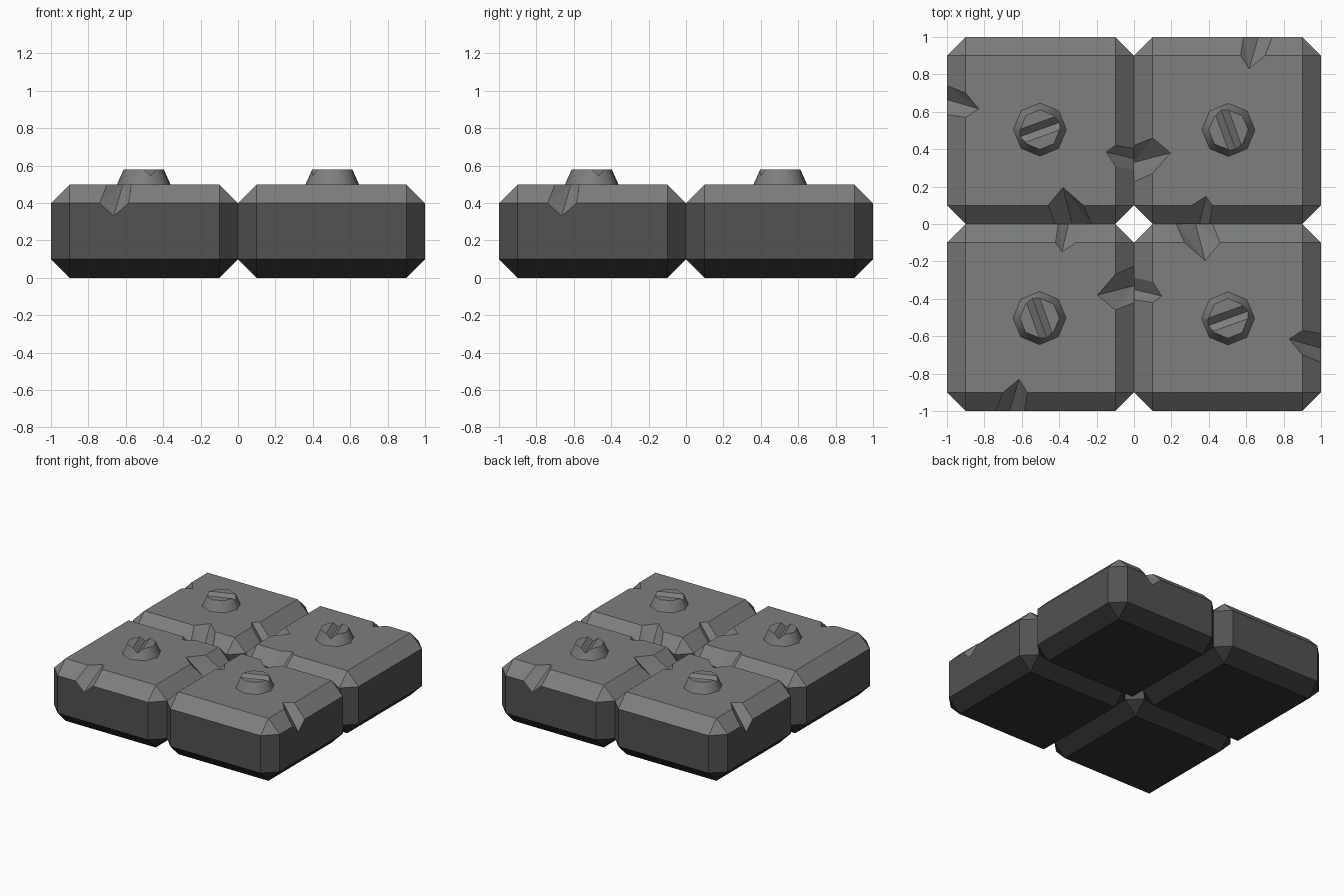
import bpy, bmesh, math
from mathutils import Vector, Matrix

if "Cube" in bpy.data.objects:
    bpy.data.objects.remove(bpy.data.objects["Cube"])


def material(name, colour):
    m = bpy.data.materials.new(name)
    m.diffuse_color = (*colour, 1)
    m.use_nodes = True
    m.node_tree.nodes["Principled BSDF"].inputs["Base Color"].default_value = m.diffuse_color
    return m


top_grey = material("light grey stone", (0.205, 0.212, 0.205))
side_grey = material("dark grey stone", (0.085, 0.085, 0.083))
base_grey = material("near black stone", (0.034, 0.034, 0.034))


def new_object(name, bm):
    bmesh.ops.recalc_face_normals(bm, faces=bm.faces)
    mesh = bpy.data.meshes.new(name)
    bm.to_mesh(mesh)
    bm.free()
    mesh.materials.append(top_grey)
    ob = bpy.data.objects.new(name, mesh)
    bpy.context.collection.objects.link(ob)
    return ob


def hull(name, points):
    bm = bmesh.new()
    for p in points:
        bm.verts.new(p)
    res = bmesh.ops.convex_hull(bm, input=bm.verts)
    junk = [g for g in res["geom_interior"] if isinstance(g, bmesh.types.BMVert)]
    bmesh.ops.delete(bm, geom=junk, context='VERTS')
    return new_object(name, bm)


def carve(ob, cutters):
    """Subtract the cutters and return the finished mesh."""
    for c in cutters:
        c.hide_render = True
        m = ob.modifiers.new("cut", 'BOOLEAN')
        m.operation, m.solver, m.object = 'DIFFERENCE', 'EXACT', c
    dg = bpy.context.evaluated_depsgraph_get()
    mesh = bpy.data.meshes.new_from_object(ob.evaluated_get(dg))
    for o in [ob] + cutters:
        bpy.data.objects.remove(o)
    return mesh


def chip(outward, edge, a0, a1, b0, b1, tip, low):
    """V-shaped chip in a top edge. a/b: left and right rim on the side face
    and on the top; tip = (along, inset); low = (along, z)."""
    out = Vector(outward)
    along = Vector((abs(out.y), abs(out.x), 0))

    def p(s, inset, z):
        return along * s + out * (edge - inset) + Vector((0, 0, z))
    pts = [p(a0, 0, .4), p(a1, .1, .5), p(b0, 0, .4), p(b1, .1, .5),
           p(tip[0], tip[1], .5), p(low[0], 0, low[1]),
           p((a0 + b0) / 2, -.2, .7)]
    return hull("chip_cutter", pts)


# Tile: chamfered block in the front-left quarter, coloured by face direction
bm = bmesh.new()
bmesh.ops.create_cube(bm, size=1, matrix=Matrix.Translation((-.5, -.5, .25)) @ Matrix.Diagonal((1, 1, .5, 1)))
bmesh.ops.bevel(bm, geom=bm.edges[:], offset=.1, segments=1, affect='EDGES')
tile = new_object("tile", bm)
tile.data.materials.append(side_grey)
tile.data.materials.append(base_grey)
for f in tile.data.polygons:
    f.material_index = 0 if f.normal.z > .1 else 2 if f.normal.z < -.1 else 1
chips = [
    chip((0, -1, 0), 1, -.74, -.70, -.585, -.57, (-.615, .17), (-.665, .33)),
    chip((1, 0, 0), 0, -.42, -.46, -.225, -.27, (-.38, .195), (-.33, .30)),
    chip((0, 1, 0), 0, -.405, -.42, -.285, -.31, (-.385, .148), (-.35, .35)),
]
tile_mesh = carve(tile, chips)

# Bolt head: eight-sided frustum with a V slot, smooth around its side
spot = Vector((-.505, -.503, 0))
bm = bmesh.new()
bmesh.ops.create_cone(bm, cap_ends=True, segments=8, radius1=.142, radius2=.106, depth=.08,
                      matrix=Matrix.Translation(spot + Vector((0, 0, .54))))
bolt = new_object("bolt", bm)
turn = Matrix.Rotation(math.radians(20), 4, 'Z')
slot = hull("slot_cutter", [spot + turn @ Vector((x, y, z)) for y in (-.3, .3)
                            for x, z in ((-.08, .62), (.08, .62), (0, .545))])
bolt_mesh = carve(bolt, [slot])
bolt_mesh.shade_smooth()
bolt_mesh.set_sharp_from_angle(angle=math.radians(46))
for f in bolt_mesh.polygons:      # cap and slot stay flat
    f.use_smooth = .2 < f.normal.z < .6

# Four copies, turned about the centre
for i in range(4):
    for name, mesh in (("tile", tile_mesh), ("bolt", bolt_mesh)):
        ob = bpy.data.objects.new(f"{name}_{i + 1}", mesh)
        ob.rotation_euler.z = i * math.pi / 2
        bpy.context.collection.objects.link(ob)
